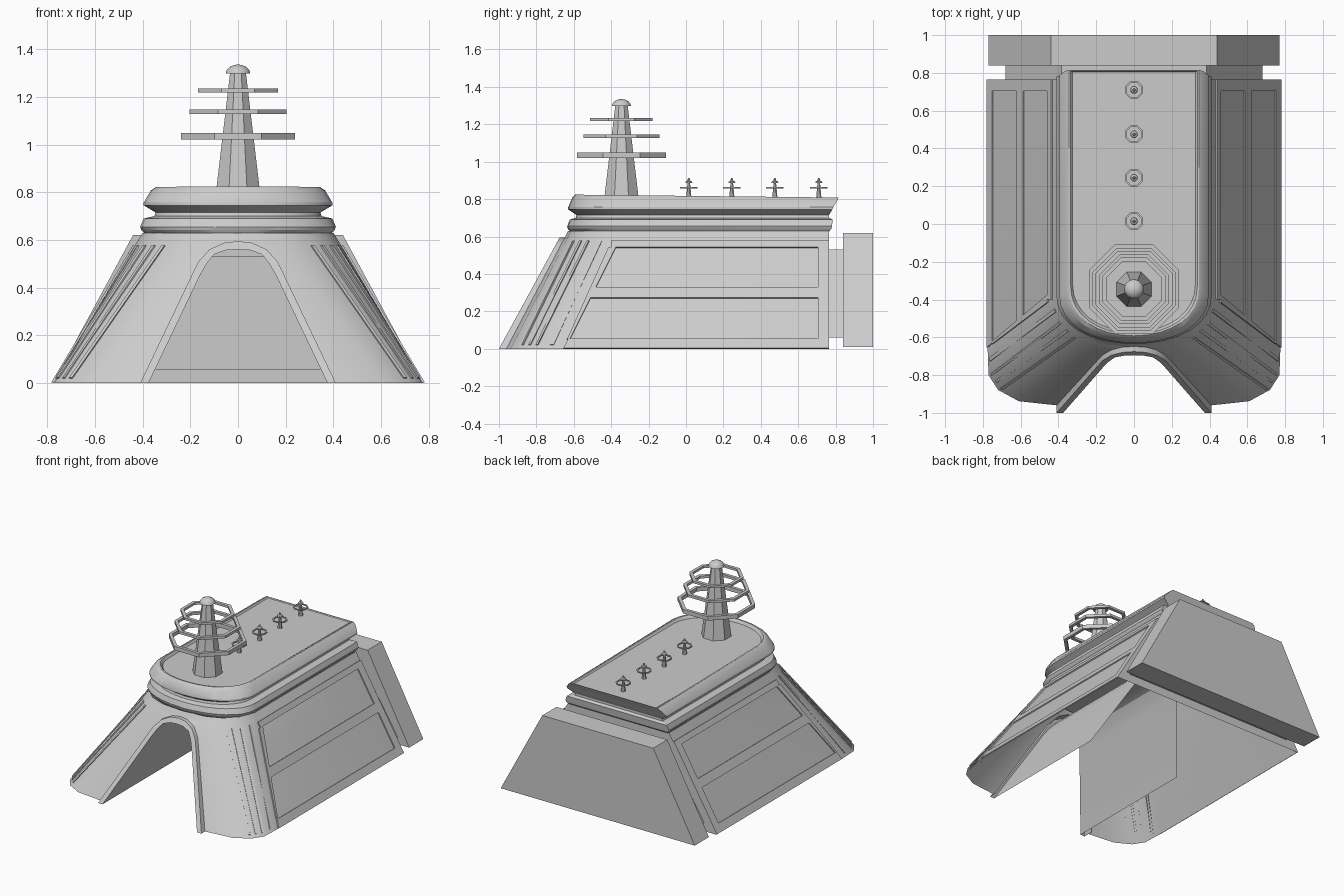
import bpy, bmesh, math
from mathutils import Vector

if "Cube" in bpy.data.objects:
    bpy.data.objects.remove(bpy.data.objects["Cube"])


def make(name, verts, faces, mirror=False, smooth=None):
    me = bpy.data.meshes.new(name)
    me.from_pydata([tuple(v) for v in verts], [], faces)
    bm = bmesh.new()
    bm.from_mesh(me)
    bmesh.ops.remove_doubles(bm, verts=bm.verts, dist=1e-5)
    bmesh.ops.recalc_face_normals(bm, faces=bm.faces)
    bm.to_mesh(me)
    bm.free()
    ob = bpy.data.objects.new(name, me)
    bpy.context.collection.objects.link(ob)
    if mirror:
        m = ob.modifiers.new("mirror", 'MIRROR')
        m.use_clip = True
    if smooth:
        bpy.context.view_layer.objects.active = ob
        ob.select_set(True)
        bpy.ops.object.shade_smooth_by_angle(angle=math.radians(smooth))
        ob.select_set(False)
    return ob


def loft(rings, closed=False, cap0=False, cap1=False):
    n = len(rings[0])
    verts = [p for r in rings for p in r]
    faces = [(i * n + j, i * n + (j + 1) % n, (i + 1) * n + (j + 1) % n, (i + 1) * n + j)
             for i in range(len(rings) - 1) for j in range(n if closed else n - 1)]
    if cap0:
        faces.append(tuple(range(n)))
    if cap1:
        faces.append(tuple(range((len(rings) - 1) * n, len(rings) * n)))
    return verts, faces


def slab(name, pts, off):
    """Thin raised plate: polygon pts pushed out along the vector off, mirrored in x."""
    off = Vector(off)
    pts = [Vector(p) for p in pts]
    make(name, *loft([pts, [p + off for p in pts]], True, False, True), mirror=True)


# Sloped hull shell, lofted from the doorway edge round the corner to the back
H = 0.63
outer = [(.41, 0), (.195, .45), (.165, .51), (.12, .56), (.06, .588), (0, .595)]
inner = [(.375, 0), (.16, .45), (.132, .50), (.10, .54), (.05, .557), (0, .56)]
low = [(.61, -.938), (.72, -.878), (.77, -.80), (.775, -.66), (.775, .765)]
high = [(.17, -.615), (.28, -.57), (.36, -.49), (.40, -.38), (.40, .765)]


def hull_point(i, z):
    k = min(int(i), len(low) - 2)
    f = i - k
    a = Vector((*low[k], 0)).lerp(Vector((*low[k + 1], 0)), f)
    b = Vector((*high[k], H)).lerp(Vector((*high[k + 1], H)), f)
    return a.lerp(b, z / H)


rings = [[Vector((x, -.96 + .33 * z / H, z))] + [hull_point(i, z) for i in range(5)]
         for x, z in outer + [(0, H)]]
make("hull_shell", *loft(rings), mirror=True, smooth=25)

# Raised ribs on the rounded front corners
for k, (i0, i1) in enumerate([(.88, 1.0), (1.35, 1.5), (1.85, 2.0), (2.45, 2.6)]):
    pts = [hull_point(i0, .02), hull_point(i1, .02), hull_point(i1, .575), hull_point(i0, .575)]
    n = (pts[1] - pts[0]).cross(pts[3] - pts[0]).normalized()
    slab("corner_rib_%d" % k, pts, n * .006)

# Side plates: rails framing two recessed panels with a slanted front edge
side_n = Vector((H, 0, .375)).normalized() * .008


def side(y, z):
    return Vector((.775 - .375 * z / H, y, z))


rails = {
    "bottom": [(-.655, .0), (.765, .0), (.765, .05), (-.63, .05)],
    "middle": [(-.53, .27), (.71, .27), (.71, .325), (-.50, .325)],
    "top": [(-.40, .54), (.765, .54), (.765, .575), (-.40, .575)],
    "back": [(.705, .05), (.765, .05), (.765, .54), (.705, .54)],
    "front": [(-.635, .05), (-.62, .05), (-.375, .54), (-.415, .54)],
}
for k, p in rails.items():
    slab("side_rail_" + k, [side(*q) for q in p], side_n)


# Door frame and tunnel behind it, both leaning with the front slope
def arch(pts, dy=0):
    return [Vector((x, -1 + .545 * z + dy, z)) for x, z in pts]


make("door_frame", *loft([arch(outer, .07), arch(outer), arch(inner)]), mirror=True, smooth=30)
make("door_tunnel", *loft([arch(inner), arch(inner, 1.0)]), mirror=True, smooth=30)


# Stepped collar and roof deck with a rounded front and a rim that drops to the rear
def outline(z, w, yf, yb):
    ry, half = .25, []
    for k in range(9):
        a = math.pi / 2 * k / 8
        half.append((w * math.sin(a) ** .95, yf + ry * (1 - math.cos(a) ** .95 if k < 8 else 1)))
    half.append((w, yb))
    drop = .011 if z > .805 else 0
    pts = [(x, y, z - drop * (y + .6)) for x, y in half]
    return [Vector(p) for p in pts] + [Vector((-x, y, h)) for x, y, h in pts[:0:-1]]


levels = [(.62, .385, -.615, .76), (.642, .405, -.632, .778), (.655, .41, -.635, .78),
          (.69, .395, -.622, .785), (.70, .35, -.59, .765), (.715, .345, -.585, .765),
          (.745, .395, -.63, .783), (.757, .395, -.63, .788), (.81, .365, -.607, .81),
          (.824, .345, -.592, .815), (.824, .335, -.582, .81), (.803, .325, -.57, .805)]
make("roof_collar", *loft([outline(*l) for l in levels], True, True, True), smooth=25)


# Open rear neck and rear block, trapezoid prisms
def trapezoid(y, w0, z0, w1, z1):
    return [Vector(p) for p in ((-w0, y, z0), (w0, y, z0), (w1, y, z1), (-w1, y, z1))]


def prism(name, y0, y1, shape, cap=True):
    make(name, *loft([trapezoid(y0, *shape), trapezoid(y1, *shape)], True, cap, cap))


NECK = (.68, .06, .385, .53)
prism("rear_neck", .765, .84, NECK, cap=False)
prism("rear_block", .84, 1.0, (.77, .01, .44, .62))

# Rear wall of the hull around the neck
make("rear_wall", *loft([trapezoid(.765, .775, 0, .40, H), trapezoid(.765, *NECK)], True))


# Turned parts with few sides: profile of (radius, z) around a vertical axis
def lathe(name, y, prof, n, closed_profile=False, smooth=None):
    rs = [[Vector((r * math.cos((k + .5) * 2 * math.pi / n), y + r * math.sin((k + .5) * 2 * math.pi / n), z))
           for k in range(n)] for r, z in prof]
    if closed_profile:
        rs.append(rs[0])
    make(name, *loft(rs, True, not closed_profile, not closed_profile), smooth=smooth)


def ring(name, y, r, width, z, h, n=8):
    lathe(name, y, [(r, z - h / 2), (r, z + h / 2), (r - width, z + h / 2), (r - width, z - h / 2)], n, True)


# Main mast with three floating octagonal rings and a domed cap
TY = -.345
lathe("mast", TY, [(.10, .80), (.036, 1.30)], 8)
lathe("mast_cap", TY, [(.052, 1.298), (.049, 1.31), (.037, 1.324), (.02, 1.332), (.004, 1.335)], 16, smooth=40)
for k, (r, z, h) in enumerate([(.258, 1.035, .028), (.22, 1.137, .018), (.181, 1.226, .016)]):
    ring("mast_ring_%d" % k, TY, r, .024, z, h)

# Row of four small roof antennas
for k, y in enumerate((.015, .245, .475, .71)):
    lathe("antenna_%d" % k, y, [(.016, .80), (.007, .89)], 8)
    ring("antenna_ring_%d" % k, y, .051, .010, .861, .007)
    lathe("antenna_cap_%d" % k, y, [(.021, .885), (.018, .894), (.008, .899), (.005, .912)], 8)
